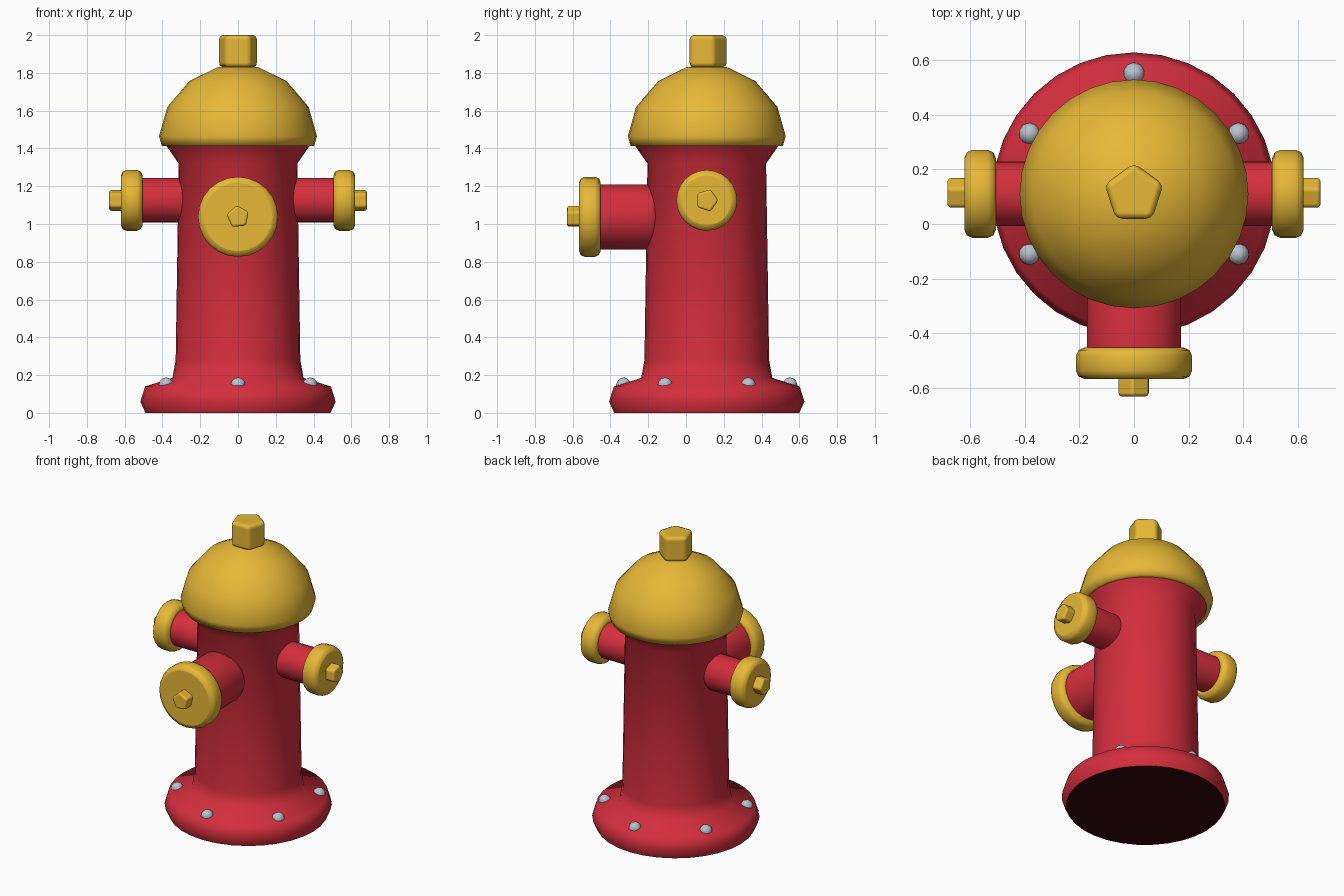
import bpy, bmesh, math
from mathutils import Vector

cube = bpy.data.objects.get("Cube")
if cube:
    bpy.data.objects.remove(cube, do_unlink=True)

AXIS_Y = 0.11  # the barrel sits behind the centre, as the front outlet is longer
UP = Vector((0, 0, 1))


def material(name, rgb):
    mat = bpy.data.materials.new(name)
    mat.use_nodes = True
    mat.diffuse_color = (*rgb, 1)
    mat.node_tree.nodes["Principled BSDF"].inputs["Base Color"].default_value = (*rgb, 1)
    return mat


RED = material("red paint", (0.665, 0.028, 0.047))
GOLD = material("golden yellow paint", (0.80, 0.48, 0.038))
GREY = material("grey steel", (0.48, 0.54, 0.61))
DARK = material("dark underside", (0.035, 0.002, 0.003))


def lathe(name, profile, mat, origin, direction=UP, sides=32, spin=0.0):
    """Turn (radius, height) points around a direction; both ends are closed."""
    bm = bmesh.new()
    rings = []
    for r, h in profile:
        angles = [spin + math.tau * i / sides for i in range(sides)]
        rings.append([bm.verts.new((r * math.cos(a), r * math.sin(a), h)) for a in angles])
    for low, high in zip(rings, rings[1:]):
        for i in range(sides):
            j = (i + 1) % sides
            bm.faces.new((low[i], low[j], high[j], high[i])).smooth = True
    bm.faces.new(rings[0][::-1])
    bm.faces.new(rings[-1])
    mesh = bpy.data.meshes.new(name)
    bm.to_mesh(mesh)
    bm.free()
    mesh.materials.append(mat)
    obj = bpy.data.objects.new(name, mesh)
    bpy.context.collection.objects.link(obj)
    obj.location = origin
    obj.rotation_mode = 'QUATERNION'
    obj.rotation_quaternion = direction.to_track_quat('Z', 'Y')
    return obj


def nut(name, radius, length, origin, direction, spin, bevel):
    """Five-sided nut with rounded edges."""
    obj = lathe(name, [(radius, 0), (radius, length)], GOLD, origin, direction, 5, spin)
    obj.data.shade_smooth()
    mod = obj.modifiers.new("rounded edges", 'BEVEL')
    mod.width = bevel
    mod.segments = 2
    mod.harden_normals = True


def outlet(name, direction, height, pipe_r, cap_r, joint, cap_len, nut_len, spin):
    """Pipe with rounded inner end, round cap and nut, pointing out of the barrel."""
    centre = Vector((0, AXIS_Y, height))
    pipe = [(pipe_r * 0.82, 0.262), (pipe_r * 0.95, 0.272), (pipe_r, 0.3), (pipe_r, joint + 0.02)]
    lathe(name + "_pipe", pipe, RED, centre, direction, 24)
    rim = [(cap_r - 0.03, 0), (cap_r - 0.009, 0.009), (cap_r, 0.03)]
    rim += [(r, cap_len - h) for r, h in reversed(rim)]
    lathe(name + "_cap", rim, GOLD, centre + direction * joint, direction, 24)
    nut(name + "_nut", 0.062, nut_len + 0.02, centre + direction * (joint + cap_len - 0.02),
        direction, spin, 0.013)


# Barrel with flanged base, flared collar and dark underside
barrel = lathe("barrel", [(0.49, 0), (0.517, 0.06), (0.492, 0.14), (0.347, 0.185), (0.33, 0.28),
                          (0.314, 1.32), (0.38, 1.415)], RED, (0, AXIS_Y, 0))
barrel.data.materials.append(DARK)
for face in barrel.data.polygons:
    if face.normal.z < -0.9:
        face.material_index = 1

# Domed bonnet and its nut
lathe("bonnet", [(0.37, 1.412), (0.403, 1.412), (0.418, 1.465), (0.374, 1.62), (0.257, 1.757),
                 (0.108, 1.83), (0.03, 1.838)], GOLD, (0, AXIS_Y, 0))
nut("bonnet_nut", 0.113, 0.17, (0, AXIS_Y, 1.83), UP, -math.pi / 2, 0.024)

# Outlets
outlet("left_outlet", Vector((1, 0, 0)), 1.125, 0.118, 0.161, 0.505, 0.115, 0.062, 0)
outlet("right_outlet", Vector((-1, 0, 0)), 1.125, 0.118, 0.161, 0.505, 0.115, 0.062, math.pi)
outlet("front_outlet", Vector((0, -1, 0)), 1.038, 0.172, 0.212, 0.562, 0.114, 0.064,
       math.radians(24))

# Ring of base bolts
for k in range(6):
    a = math.radians(30 + 60 * k)
    bpy.ops.mesh.primitive_ico_sphere_add(
        subdivisions=2, radius=0.04,
        location=(0.44 * math.cos(a), AXIS_Y + 0.44 * math.sin(a), 0.148))
    bolt = bpy.context.object
    bolt.name = f"base_bolt_{k + 1}"
    bolt.data.materials.append(GREY)
    bpy.ops.object.shade_smooth()
